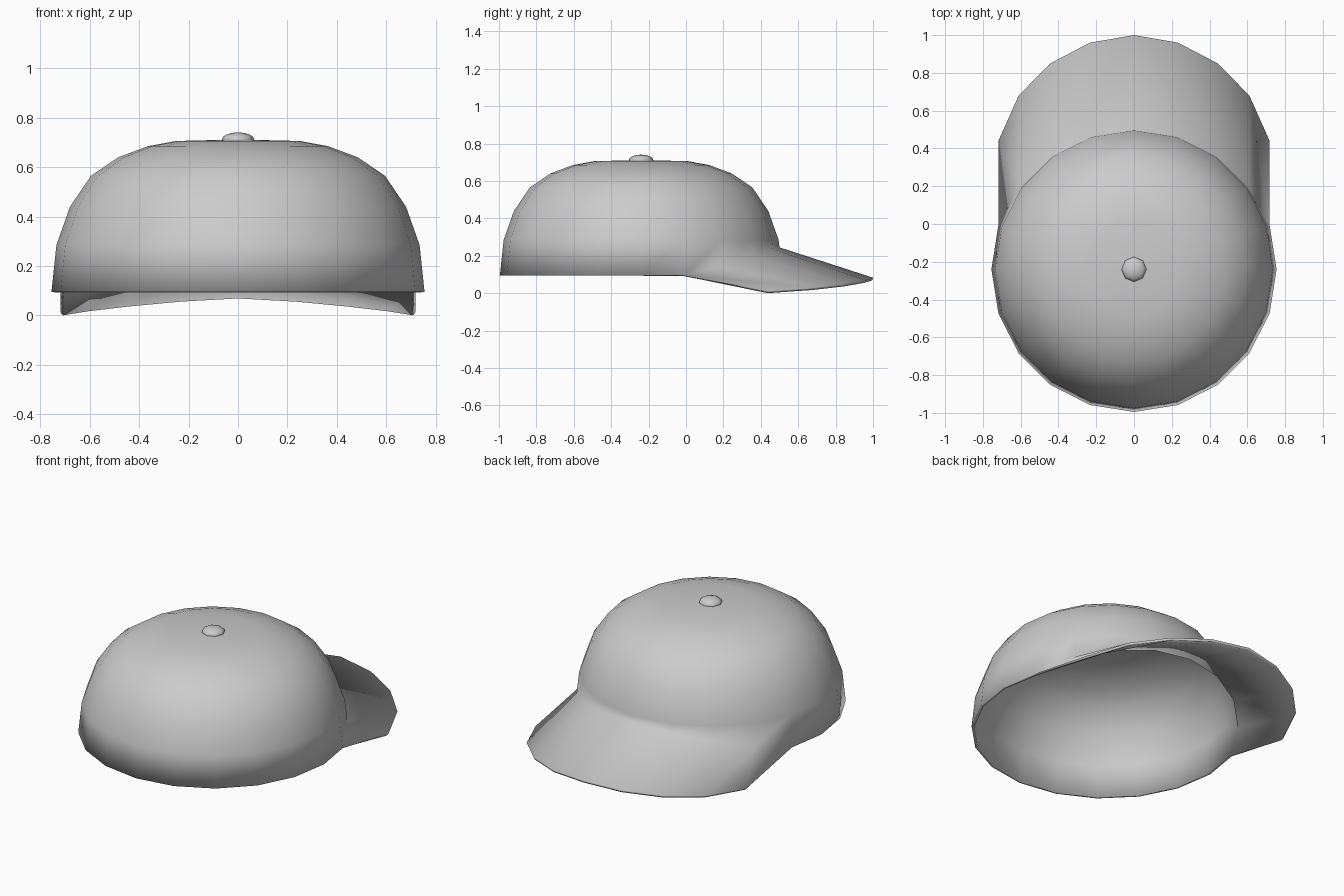
import bpy, bmesh
from math import sin, cos, pi, radians
from mathutils import Vector

if "Cube" in bpy.data.objects:
    bpy.data.objects.remove(bpy.data.objects["Cube"])

SIDES = 20
CENTRE_Y = -0.24
PROFILE = [(0.755, 0.095), (0.735, 0.285), (0.68, 0.44), (0.595, 0.565),
           (0.485, 0.64), (0.365, 0.685), (0.25, 0.706)]
# Outer brim edge from the side corner to the middle: y, z
BRIM_EDGE = [(0.44, 0.012), (0.68, 0.030), (0.85, 0.050), (0.96, 0.070), (1.0, 0.083)]


def make_material(name, colour):
    mat = bpy.data.materials.new(name)
    mat.use_nodes = True
    mat.diffuse_color = colour
    mat.node_tree.nodes["Principled BSDF"].inputs["Base Color"].default_value = colour
    return mat


def make_object(name, bm, mat):
    bmesh.ops.recalc_face_normals(bm, faces=bm.faces)
    mesh = bpy.data.meshes.new(name)
    bm.to_mesh(mesh)
    bm.free()
    mesh.materials.append(mat)
    obj = bpy.data.objects.new(name, mesh)
    bpy.context.collection.objects.link(obj)
    return obj


def smooth(obj, angle):
    bpy.ops.object.select_all(action="DESELECT")
    obj.select_set(True)
    bpy.context.view_layer.objects.active = obj
    bpy.ops.object.shade_smooth_by_angle(angle=radians(angle))


grey = make_material("light grey", (0.6, 0.6, 0.6, 1))

# Crown: stacked rings, with the lowest one lifted where the brim joins
bm = bmesh.new()
rings = []
for level, (radius, height) in enumerate(PROFILE):
    ring = []
    for i in range(SIDES):
        r, z = radius, height
        if level == 0 and 1 < i < 9:
            z += 0.15 * sin((i - 1) / 8 * pi)
            r -= 0.1 * (z - height)
        a = i * 2 * pi / SIDES
        ring.append(bm.verts.new((r * cos(a), CENTRE_Y + r * sin(a), z)))
    rings.append(ring)
for low, high in zip(rings, rings[1:]):
    for i in range(SIDES):
        j = (i + 1) % SIDES
        bm.faces.new((low[i], low[j], high[j], high[i]))
top = bm.verts.new((0, CENTRE_Y, 0.712))
for i in range(SIDES):
    bm.faces.new((rings[-1][i], rings[-1][(i + 1) % SIDES], top))

# Brim: sheet from the lifted ring to the arched outer edge
inner = rings[0][1:10]
outer = []
for i in range(1, 10):
    y, z = BRIM_EDGE[4 - abs(5 - i)]
    outer.append(bm.verts.new((PROFILE[0][0] * cos(i * pi / 10), y, z)))
for i in range(8):
    bm.faces.new((inner[i], outer[i], outer[i + 1], inner[i + 1]))

cap = make_object("crown_and_brim", bm, grey)
thickness = cap.modifiers.new("thickness", "SOLIDIFY")
thickness.thickness = 0.015
thickness.offset = -1
smooth(cap, 75)

# Button on top
bm = bmesh.new()
bmesh.ops.create_uvsphere(bm, u_segments=8, v_segments=8, radius=1)
for v in bm.verts:
    v.co = Vector((v.co.x * 0.066, v.co.y * 0.066 + CENTRE_Y, v.co.z * 0.03 + 0.711))
smooth(make_object("top_button", bm, grey), 60)
